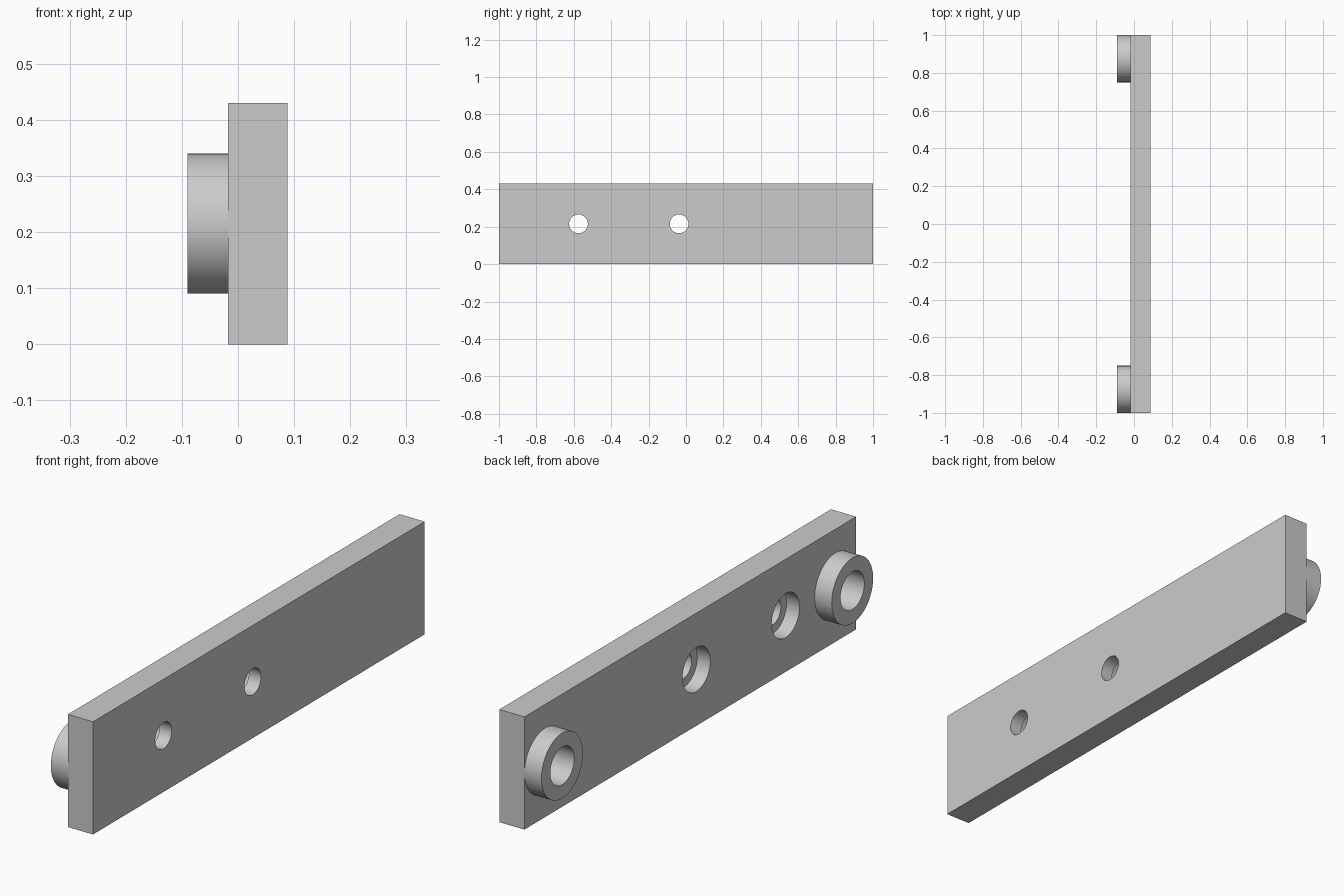
import bpy, math

if "Cube" in bpy.data.objects:
    bpy.data.objects.remove(bpy.data.objects["Cube"])

Z_MID = 0.215
X_BACK, X_FACE, X_BOSS = 0.088, -0.018, -0.09

grey = bpy.data.materials.new("plain_grey")
grey.diffuse_color = (0.6, 0.6, 0.6, 1)
grey.use_nodes = True
grey.node_tree.nodes["Principled BSDF"].inputs["Base Color"].default_value = grey.diffuse_color


def cylinder(name, y, radius, x0, x1):
    """Cylinder along x, from x0 to x1."""
    bpy.ops.mesh.primitive_cylinder_add(
        vertices=64, radius=radius, depth=x1 - x0,
        location=((x0 + x1) / 2, y, Z_MID), rotation=(0, math.pi / 2, 0))
    ob = bpy.context.object
    ob.name = name
    ob.data.materials.append(grey)
    return ob


def combine(target, tool, operation):
    mod = target.modifiers.new(operation.lower(), 'BOOLEAN')
    mod.operation, mod.solver, mod.object = operation, 'EXACT', tool
    bpy.context.view_layer.objects.active = target
    bpy.ops.object.modifier_apply(modifier=mod.name)
    bpy.data.objects.remove(tool, do_unlink=True)


# Flat bar
bpy.ops.mesh.primitive_cube_add(size=1, location=((X_BACK + X_FACE) / 2, 0, Z_MID))
bar = bpy.context.object
bar.name = "mounting_bar"
bar.scale = (X_BACK - X_FACE, 2, 2 * Z_MID)
bpy.ops.object.transform_apply(location=True, rotation=False, scale=True)
bar.data.materials.append(grey)

# Round bosses at both ends, with blind bores running into the bar
for y in (-0.875, 0.875):
    combine(bar, cylinder("boss", y, 0.1248, X_BOSS, X_FACE + 0.02), 'UNION')
    combine(bar, cylinder("boss_bore", y, 0.072, X_BOSS - 0.05, X_BOSS + 0.143), 'DIFFERENCE')

# Counterbored screw holes
for y in (-0.575, -0.037):
    combine(bar, cylinder("counterbore", y, 0.084, X_FACE - 0.05, X_FACE + 0.055), 'DIFFERENCE')
    combine(bar, cylinder("screw_hole", y, 0.05, X_FACE - 0.05, X_BACK + 0.05), 'DIFFERENCE')

# Smooth round walls, sharp edges
bpy.ops.object.select_all(action='DESELECT')
bar.select_set(True)
bpy.context.view_layer.objects.active = bar
bpy.ops.object.shade_smooth_by_angle(angle=math.radians(30))
